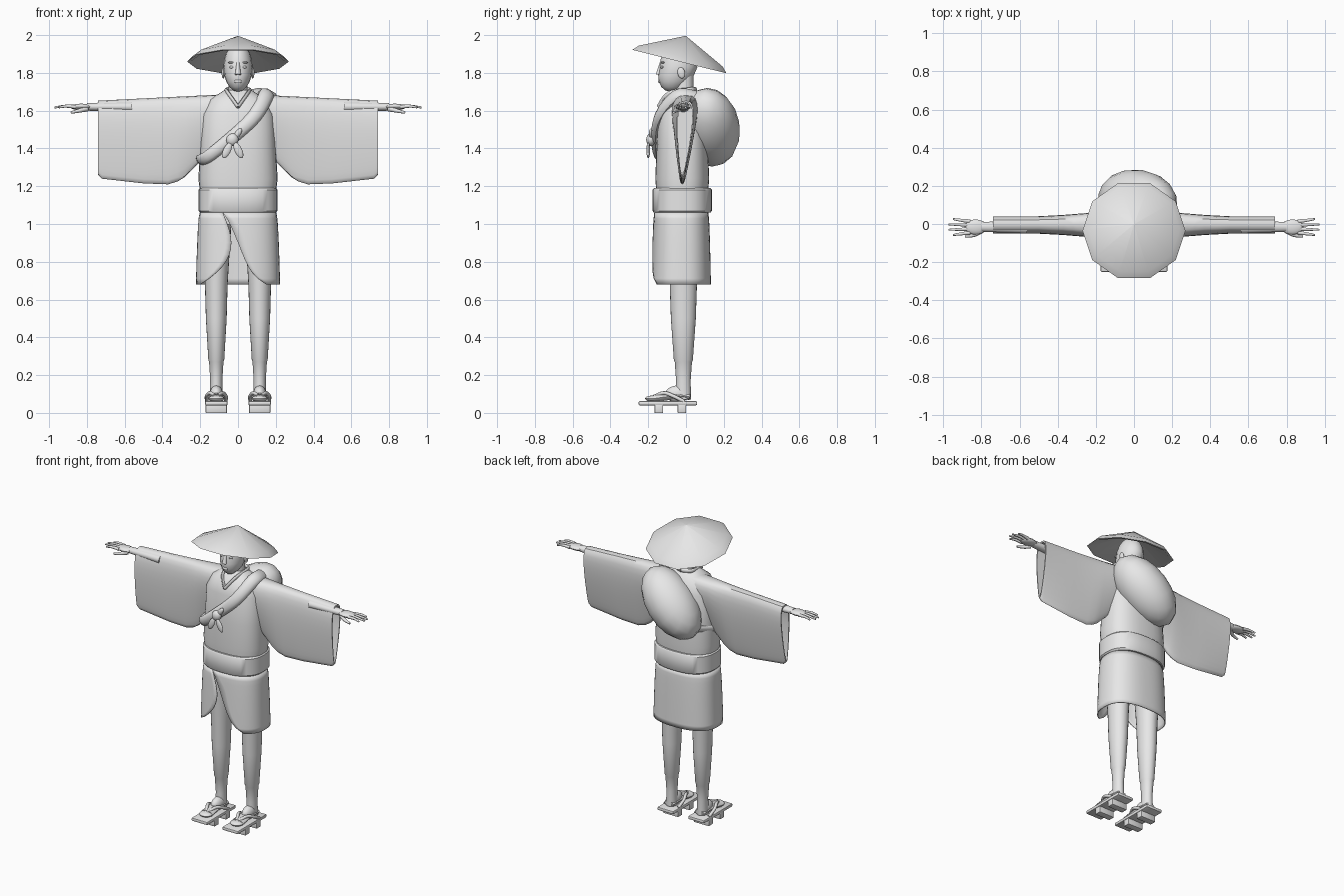
import bpy, bmesh
from math import sin, cos, pi, asin, radians, copysign
from mathutils import Vector, Matrix, Euler

cube = bpy.data.objects.get("Cube")
if cube:
    bpy.data.objects.remove(cube, do_unlink=True)

grey = (.8, .8, .8, 1)
clay = bpy.data.materials.new("plain grey")
clay.use_nodes = True
clay.diffuse_color = grey
clay.node_tree.nodes["Principled BSDF"].inputs["Base Color"].default_value = grey


def finish(name, bm):
    bmesh.ops.recalc_face_normals(bm, faces=bm.faces)
    mesh = bpy.data.meshes.new(name)
    bm.to_mesh(mesh)
    bm.free()
    mesh.shade_smooth()
    mesh.set_sharp_from_angle(angle=radians(40))
    mesh.materials.append(clay)
    obj = bpy.data.objects.new(name, mesh)
    bpy.context.collection.objects.link(obj)
    return obj


def loft(name, rings, side=1, closed=True):
    """Skin a list of point rings; side=-1 mirrors across x."""
    bm = bmesh.new()
    rows = [[bm.verts.new((p[0] * side, p[1], p[2])) for p in points] for points in rings]
    count = len(rows[0])
    for lower, upper in zip(rows, rows[1:]):
        for i in range(count if closed else count - 1):
            j = (i + 1) % count
            bm.faces.new((lower[i], lower[j], upper[j], upper[i]))
    if closed:
        bm.faces.new(rows[0])
        bm.faces.new(rows[-1])
    return finish(name, bm)


def signed_power(value, exponent):
    return copysign(abs(value) ** exponent, value)


def stack(name, axis, centre, profile, ratio=1, side=1, count=24, square=1):
    """Loft oval sections (position, radius) along an axis; square < 1 fills the corners."""
    rings = []
    for position, radius in profile:
        points = []
        for i in range(count):
            turn = 2 * pi * i / count
            point = [centre[0] + radius * signed_power(cos(turn), square),
                     centre[1] + radius * ratio * signed_power(sin(turn), square)]
            point.insert(axis, position)
            points.append(point)
        rings.append(points)
    return loft(name, rings, side)


def sweep(name, points, start, end, side=1, flat=1, steps=6, count=10):
    """Smooth tube through points, tapering from start to end radius."""
    points = [Vector(p) for p in points]
    padded = [points[0]] + points + [points[-1]]
    path = []
    for a, b, c, d in zip(padded, padded[1:], padded[2:], padded[3:]):
        for step in range(steps):
            t = step / steps
            tangent_in, tangent_out = (c - a) / 2, (d - b) / 2
            blend = t * t * (3 - 2 * t)
            path.append(b.lerp(c, blend) + tangent_in * t * (1 - t) ** 2 - tangent_out * t * t * (1 - t))
    path.append(points[-1])
    last = len(path) - 1
    rings, deep, previous = [], Vector((0, 1, .01)), None
    for i, centre in enumerate(path):
        along = (path[min(i + 1, last)] - path[max(i - 1, 0)]).normalized()
        if previous:
            deep = previous.rotation_difference(along) @ deep
        deep = (deep - along * deep.dot(along)).normalized()
        wide, previous = along.cross(deep), along
        radius = start + (end - start) * i / last
        turns = [2 * pi * j / count for j in range(count)]
        rings.append([centre + (wide * cos(t) + deep * flat * sin(t)) * radius for t in turns])
    return loft(name, rings, side)


def ball(name, centre, size, rotation=(0, 0, 0)):
    bm = bmesh.new()
    matrix = Matrix.LocRotScale(Vector(centre), Euler(rotation), Vector(size))
    bmesh.ops.create_uvsphere(bm, u_segments=16, v_segments=10, radius=1, matrix=matrix)
    return finish(name, bm)


def box(name, centre, size, bevel):
    bm = bmesh.new()
    bmesh.ops.create_cube(bm, size=1, matrix=Matrix.LocRotScale(Vector(centre), None, Vector(size)))
    bmesh.ops.bevel(bm, geom=bm.edges[:], offset=bevel, segments=2, affect='EDGES', profile=.5)
    return finish(name, bm)


# Straw hat: ten-sided tilted cone with a steeper rim and a hollow underside
hat = stack("straw_hat", 2, (0, 0), [(.14, .001), (.03, .24), (0, .27), (0, .25), (.12, .001)], count=10)
hat.data.transform(Matrix.Translation((0, -.035, 1.86)) @ Matrix.Rotation(radians(-14), 4, 'X'))

# Head with the jaw pushed forward, neck and face
head = ball("head", (0, -.04, 1.83), (.077, .1, .13))
for vertex in head.data.vertices:
    vertex.co.y -= max(0, 1.83 - vertex.co.z) * .3
stack("neck", 2, (0, -.01), [(1.6, .06), (1.7, .05), (1.8, .05)])
sweep("nose", [(0, -.13, 1.86), (0, -.145, 1.79)], .007, .016)
ball("lips", (0, -.138, 1.755), (.02, .01, .01))

# Robe body and sash
stack("robe_body", 2, (0, -.02), [(1.16, .2), (1.24, .21), (1.4, .2), (1.58, .19), (1.66, .15),
                                  (1.69, .1), (1.71, .07)], .68, count=32, square=.8)
stack("sash", 2, (0, -.02), [(1.06, .2), (1.07, .21), (1.18, .21), (1.19, .2)], .75, count=32, square=.8)

# Skirt wrapped round the hips, with its two front edges curving apart
rows = []
for level in range(13):
    t = level / 12
    width = .2 + .02 * t ** .5
    right_edge = -.08 + .05 * sin(pi * t) - .12 * t ** 4
    left_edge = -.08 + .16 * t ** .8 + .07 * t ** 8
    first = asin(signed_power(left_edge / width, 1.25))
    final = 2 * pi + asin(signed_power(right_edge / width, 1.25))
    turns = [first + (final - first) * i / 48 for i in range(49)]
    rows.append([(width * signed_power(sin(a), .8), -.025 - width * .7 * signed_power(cos(a), .8),
                  1.06 - .38 * t) for a in turns])
skirt = loft("split_skirt", rows, closed=False)
cloth = skirt.modifiers.new("cloth", 'SOLIDIFY')
cloth.thickness = .006
cloth.offset = 0


def sleeve_ring(x, bottom, inset=0):
    """Hanging teardrop section, wide at the arm and narrow at the hem."""
    top = 1.69 - .05 * x - inset
    width = max(.06, .11 * (1 - x)) - inset
    points = []
    for i in range(28):
        turn = 2 * pi * i / 28
        drop = (1 - cos(turn)) / 2
        points.append((x, width * signed_power(sin(turn), .65) * (1 - .7 * drop) - .02 * drop,
                       top + (bottom + inset - top) * drop))
    return points


for side, label in ((1, "left"), (-1, "right")):
    # Facial features
    ball(label + "_eye", (side * .032, -.125, 1.83), (.014, .01, .007))
    ball(label + "_brow", (side * .034, -.122, 1.855), (.02, .01, .006))
    ball(label + "_ear", (side * .078, -.025, 1.8), (.009, .02, .03), (.2, 0, 0))

    # Collar and wide sleeve with a hollow cuff
    sweep(label + "_collar", [(0, .05, 1.71), (.06, .02, 1.71), (.05, -.09, 1.69), (0, -.145, 1.62)],
          .014, .012, side, .7)
    outline = [(.06, 1.4), (.2, 1.33), (.28, 1.25), (.32, 1.225), (.37, 1.21), (.5, 1.215), (.72, 1.24), (.74, 1.26)]
    loft(label + "_sleeve", [sleeve_ring(x, z) for x, z in outline]
         + [sleeve_ring(x, 1.26, .01) for x in (.74, .6)], side)

    # Forearm, palm, spread fingers and thumb
    stack(label + "_arm", 0, (-.015, 1.62), [(.56, .035), (.8, .025)], .8, side)
    ball(label + "_palm", (side * .83, -.016, 1.62), (.06, .04, .017))
    for i, finger in enumerate(("index", "middle", "ring", "little")):
        spread = .02 * (i - 1.5)
        sweep(f"{label}_{finger}_finger", [(.86, spread - .016, 1.62), (.91, spread * 1.2 - .016, 1.624),
              (.975 - .012 * (i - 1.5) ** 2, spread * 1.4 - .016, 1.617)], .011, .005, side, steps=3)
    sweep(label + "_thumb", [(.8, -.035, 1.61), (.84, -.058, 1.6), (.885, -.065, 1.59)], .015, .006, side)

    # Leg with the hem of a legging, ankle and foot
    stack(label + "_leg", 2, (.115, -.014), [(1, .08), (.68, .06), (.5, .055), (.28, .042), (.27, .038),
                                             (.17, .032), (.07, .034)], 1.2, side)
    ball(label + "_ankle", (side * .115, -.045, .1), (.035, .065, .045))
    sweep(label + "_foot", [(.115, .02, .085), (.115, -.06, .09), (.115, -.17, .076)], .034, .043, side, .5)
    ball(label + "_toes", (side * .115, -.175, .076), (.043, .042, .016))

    # Raised wooden sandal with two teeth and a forked strap
    box(label + "_sandal_sole", (side * .115, -.096, .051), (.12, .31, .022), .007)
    for part, y in (("front", -.144), ("rear", -.022)):
        box(f"{label}_{part}_tooth", (side * .115, y, .022), (.112, .044, .044), .002)
    for part, out in (("outer", .05), ("inner", -.05)):
        sweep(f"{label}_{part}_strap", [(.115, -.18, .08), (.115 + out * .6, -.12, .105),
              (.115 + out, -.07, .09), (.115 + out, -.01, .06)], .01, .01, side)

    # Loose leaf-shaped end of the knotted strap
    ball(label + "_knot_tail", (side * .03 - .028, -.2, 1.39), (.02, .01, .045), (0, side * -.45, 0))

# Bundle on the back, with its strap and knot
ball("back_bundle", (.02, .125, 1.512), (.255, .16, .15), (0, -pi / 4, -.15))
sweep("bundle_strap", [(-.15, .1, 1.37), (-.2, -.05, 1.34), (-.14, -.15, 1.37), (.07, -.15, 1.55),
                       (.15, -.05, 1.68), (.14, .06, 1.67)], .025, .045, flat=.65, count=12)
ball("strap_knot", (-.03, -.187, 1.446), (.032, .024, .034), (0, .5, 0))
ball("knot_loop", (0, -.185, 1.48), (.015, .012, .03), (0, .6, 0))
